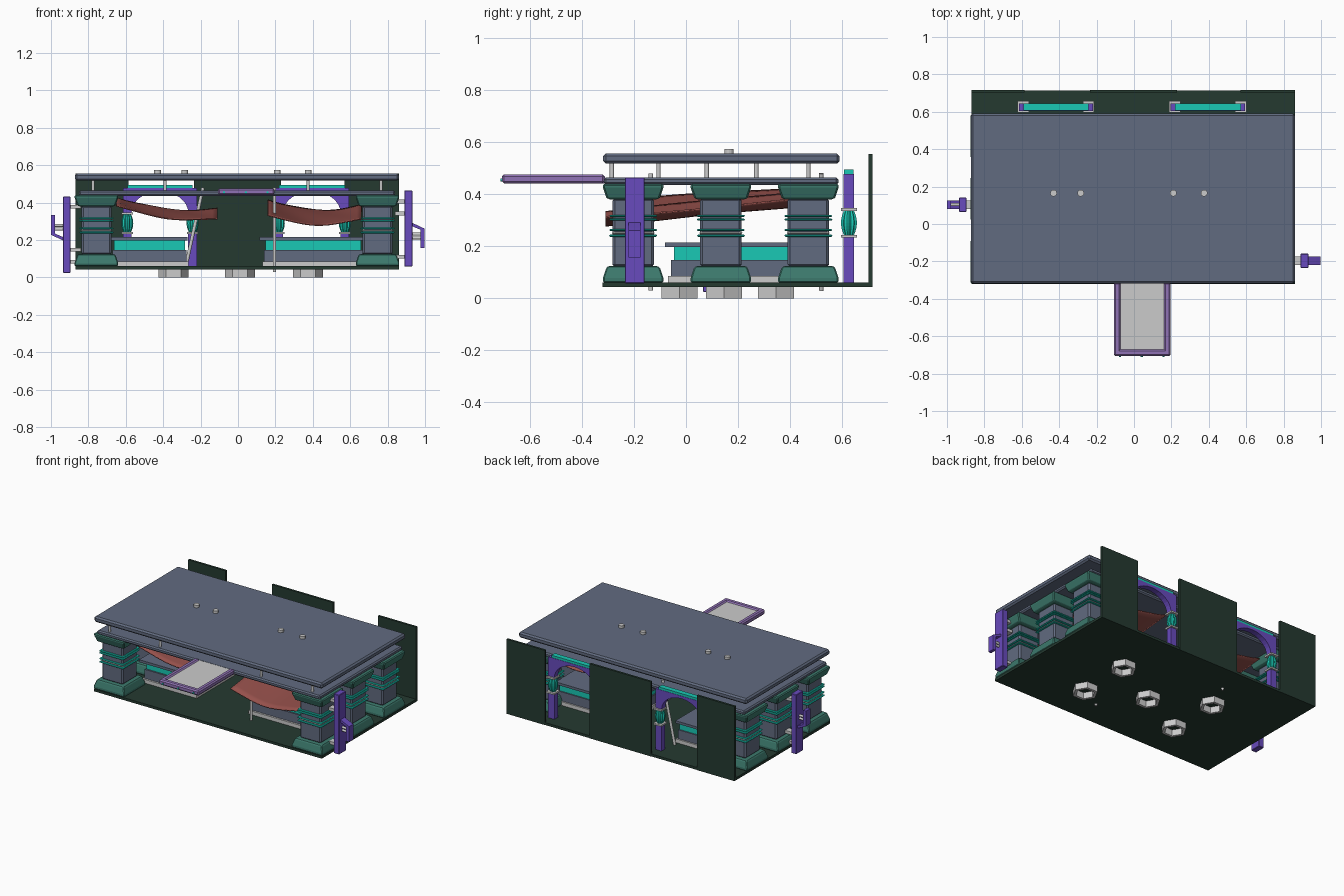
import bpy, bmesh, math
from mathutils import Vector

if "Cube" in bpy.data.objects:
    bpy.data.objects.remove(bpy.data.objects["Cube"])


def material(name, rgb):
    m = bpy.data.materials.new(name)
    m.diffuse_color = (*rgb, 1)
    m.use_nodes = True
    m.node_tree.nodes["Principled BSDF"].inputs["Base Color"].default_value = m.diffuse_color
    return m


SLATE = material("slate", (0.12, 0.147, 0.216))
GREEN = material("dark_green", (0.018, 0.042, 0.03))
TEAL = material("teal", (0.045, 0.19, 0.15))
CYAN = material("cyan", (0.01, 0.58, 0.46))
PURPLE = material("purple", (0.14, 0.07, 0.51))
MAUVE = material("mauve", (0.28, 0.17, 0.46))
RED = material("red", (0.30, 0.08, 0.07))


def finish(name, bm, mat=None, bevel=0):
    bmesh.ops.recalc_face_normals(bm, faces=bm.faces)
    me = bpy.data.meshes.new(name)
    bm.to_mesh(me)
    bm.free()
    ob = bpy.data.objects.new(name, me)
    bpy.context.collection.objects.link(ob)
    if mat:
        me.materials.append(mat)
    if bevel:
        mod = ob.modifiers.new("bevel", 'BEVEL')
        mod.width, mod.segments = bevel, 1
    return ob


def box(name, x0, x1, y0, y1, z0, z1, mat=None, bevel=0):
    bm = bmesh.new()
    bmesh.ops.create_cube(bm, size=1)
    for v in bm.verts:
        v.co = ((x0 + x1) / 2 + v.co.x * (x1 - x0), (y0 + y1) / 2 + v.co.y * (y1 - y0),
                (z0 + z1) / 2 + v.co.z * (z1 - z0))
    return finish(name, bm, mat, bevel)


def stack(name, x, y, profile, mat=None, bevel=0):
    """Square tower from (z, half width) pairs."""
    bm = bmesh.new()
    rings = [[bm.verts.new((x + sx * h, y + sy * h, z)) for sx, sy in ((-1, -1), (1, -1), (1, 1), (-1, 1))]
             for z, h in profile]
    for a, b in zip(rings, rings[1:]):
        for i in range(4):
            bm.faces.new((a[i], a[(i + 1) % 4], b[(i + 1) % 4], b[i]))
    bm.faces.new(rings[0])
    bm.faces.new(rings[-1])
    return finish(name, bm, mat, bevel)


def rod(name, p, q, r, mat=None, sides=12):
    p, q = Vector(p), Vector(q)
    bm = bmesh.new()
    bmesh.ops.create_cone(bm, cap_ends=True, segments=sides, radius1=r, radius2=r, depth=(q - p).length)
    rot = (q - p).to_track_quat('Z', 'Y')
    for v in bm.verts:
        v.co = rot @ v.co + (p + q) / 2
    return finish(name, bm, mat)


def extrude_y(name, points, y0, y1, mat=None):
    """Outline in x,z pushed along y."""
    bm = bmesh.new()
    f = bm.faces.new([bm.verts.new((x, y0, z)) for x, z in points])
    new = bmesh.ops.extrude_face_region(bm, geom=[f])["geom"]
    for v in new:
        if isinstance(v, bmesh.types.BMVert):
            v.co.y = y1
    return finish(name, bm, mat)


# Floor, rear wall panels, ceiling and roof
box("floor", -0.87, 0.86, -0.32, 0.715, 0.043, 0.06, GREEN)
for x0, x1 in ((-0.87, -0.585), (-0.235, 0.23), (0.57, 0.86)):
    box("rear_wall_panel", x0, x1, 0.702, 0.717, 0.043, 0.555, GREEN)
box("ceiling_slab", -0.85, 0.84, -0.315, 0.585, 0.436, 0.465, SLATE, 0.008)
box("roof_slab", -0.872, 0.86, -0.318, 0.59, 0.517, 0.556, SLATE, 0.01)
for x in (-0.775, -0.39, 0.375, 0.765):
    for y in (-0.285, -0.105, 0.08, 0.27, 0.47):
        rod("roof_spacer", (x, y, 0.46), (x, y, 0.52), 0.008)
for x in (-0.43, -0.285, 0.21, 0.375):
    rod("roof_bolt", (x, 0.165, 0.55), (x, 0.165, 0.573), 0.018)

# Hollow hexagonal feet
for cx, cy in ((0.01, 0.146), (-0.345, -0.025), (-0.345, 0.345), (0.375, -0.025), (0.375, 0.345)):
    bm = bmesh.new()
    rings = [[bm.verts.new((cx + r * math.cos(i * math.pi / 3), cy + r * math.sin(i * math.pi / 3), z))
              for i in range(6)] for r, z in ((0.08, 0.045), (0.08, 0), (0.06, 0), (0.06, 0.045))]
    for k in range(4):
        a, b = rings[k], rings[(k + 1) % 4]
        for i in range(6):
            bm.faces.new((a[i], a[(i + 1) % 6], b[(i + 1) % 6], b[i]))
    finish("foot", bm)

# Side columns, three per side
for x in (-0.757, 0.746):
    for y in (-0.203, 0.134, 0.47):
        stack("column_base", x, y, [(0.06, 0.116), (0.078, 0.116), (0.118, 0.103), (0.124, 0.095)], TEAL, 0.006)
        stack("column_shaft", x, y, [(0.12, 0.08), (0.385, 0.08)], SLATE, 0.01)
        stack("column_cap", x, y, [(0.38, 0.095), (0.387, 0.103), (0.425, 0.116), (0.44, 0.116)], TEAL, 0.006)
        for z in (0.244, 0.308):
            stack("column_collar", x, y, [(z, 0.083), (z + 0.014, 0.083)], None, 0.008)
        for z in (0.236, 0.258, 0.298, 0.312):
            stack("column_band", x, y, [(z, 0.092), (z + 0.009, 0.092)], CYAN, 0.004)

# Rear arches with ribbed lanterns on their pillars
for xa, xb in ((-0.592, -0.243), (0.218, 0.571)):
    w = 0.023
    mid, half = (xa + xb) / 2, (xb - xa) / 2 - w
    curve = [(mid + half * math.cos(i * math.pi / 16), 0.345 + 0.115 * math.sin(i * math.pi / 16))
             for i in range(17)]
    extrude_y("arch", [(xb + w, 0.345), (xb + w, 0.478), (xa - w, 0.478), (xa - w, 0.345)] + curve[::-1],
              0.605, 0.645, PURPLE)
    box("arch_light", xa, xb, 0.607, 0.643, 0.478, 0.494, CYAN)
    for x in (xa, xb):
        box("arch_pillar", x - w, x + w, 0.605, 0.645, 0.06, 0.235, PURPLE)
        for z in (0.233, 0.336):
            box("lantern_plate", x - 0.03, x + 0.03, 0.595, 0.657, z, z + 0.011)
        bm = bmesh.new()
        n = 20
        rows = []
        for k in range(9):
            t = (k - 4) / 4
            rows.append([bm.verts.new((x + r * math.cos(i * math.tau / n), 0.626 + r * math.sin(i * math.tau / n),
                                       0.29 + 0.047 * t))
                         for i in range(n) for r in [(0.032 - 0.012 * t * t) * (0.8 if i % 2 else 1)]])
        for a, b in zip(rows, rows[1:]):
            for i in range(n):
                bm.faces.new((a[i], a[(i + 1) % n], b[(i + 1) % n], b[i]))
        finish("lantern", bm, CYAN)

# Layered counters inside
for x0, x1, y1 in ((-0.67, -0.275, 0.48), (0.14, 0.665, 0.44)):
    box("counter_plinth", x0 - 0.01, x1 + 0.01, -0.07, y1 + 0.01, 0.06, 0.085)
    box("counter_body", x0, x1, -0.057, y1, 0.085, 0.147, SLATE)
    box("counter_light", x0 + 0.008, x1 - 0.008, -0.046, y1 - 0.008, 0.147, 0.198, CYAN)
    box("counter_top", x0 - 0.025, x1 + 0.005, -0.08, y1 + 0.02, 0.198, 0.215, SLATE)


# Sagging cloth canopies
def cloth(name, x0, x1, y0, y1, corners, sag):
    bm = bmesh.new()
    nx, ny = 20, 16
    g = []
    for j in range(ny + 1):
        v = j / ny
        row = []
        for i in range(nx + 1):
            u = i / nx
            z = ((1 - u) * (1 - v) * corners[0] + u * (1 - v) * corners[1]
                 + (1 - u) * v * corners[2] + u * v * corners[3])
            z -= sag * 4 * u * (1 - u) - 0.003 * math.sin(9 * u + 5 * v)
            row.append(bm.verts.new((x0 + (x1 - x0) * u, y0 + (y1 - y0) * v, z)))
        g.append(row)
    for j in range(ny):
        for i in range(nx):
            bm.faces.new((g[j][i], g[j][i + 1], g[j + 1][i + 1], g[j + 1][i]))
    ob = finish(name, bm, RED)
    for p in ob.data.polygons:
        p.use_smooth = True
    ob.modifiers.new("thickness", 'SOLIDIFY').thickness = 0.006


cloth("left_canopy", -0.65, -0.11, -0.2, 0.45, (0.385, 0.315, 0.43, 0.37), 0.03)
cloth("right_canopy", 0.16, 0.66, -0.31, 0.5, (0.335, 0.315, 0.42, 0.39), 0.04)

# Interior poles running through floor and ceiling
rod("upright_pole", (0.195, -0.135, 0.03), (0.195, -0.135, 0.48), 0.009)
rod("leaning_pole", (-0.285, 0.52, 0.03), (-0.187, 0.52, 0.48), 0.009)

# Front tray with raised rim
box("tray_floor", -0.075, 0.165, -0.675, -0.315, 0.445, 0.468)
box("tray_front_rim", -0.107, 0.195, -0.707, -0.67, 0.441, 0.476, MAUVE, 0.008)
for x0, x1 in ((-0.107, -0.072), (0.16, 0.195)):
    box("tray_side_rim", x0, x1, -0.707, -0.312, 0.441, 0.476, MAUVE, 0.008)
box("tray_underside", -0.1, 0.188, -0.7, -0.312, 0.441, 0.452, MAUVE)
for x in (-0.075, 0.042, 0.158):
    rod("tray_stud", (x, -0.712, 0.455), (x, -0.7, 0.455), 0.006, CYAN)

# Side panels with handles; the left one is turned over
for s, y, zc in ((1, -0.197, 0.261), (-1, 0.103, 0.228)):
    xi, xo, xe = (0.89, 0.932, 0.997) if s > 0 else (0.896, 0.936, 1.0)
    a, b = sorted((s * xi, s * xo))
    box("side_panel", a, b, y - 0.038, y + 0.038, zc - 0.204, zc + 0.204, PURPLE, 0.003)

    def at(x, dz):
        return (s * x, zc + s * dz)
    extrude_y("handle_grip", [at(xe, -0.105), at(xe, 0), at(xe - 0.025, 0.012), at(xo, 0.03), at(xo, 0.012),
                              at(xe - 0.022, -0.006), at(xe - 0.022, -0.105)], y - 0.023, y + 0.023, PURPLE)
    for dz in (-0.03, -0.05):
        rod("handle_pin", (s * xo, y, zc + s * dz), (s * (xe - 0.02), y, zc + s * dz), 0.008)
    for dz in (-0.15, 0.08, 0.145):
        a, b = sorted((s * 0.84, s * xi))
        box("panel_bracket", a, b, y - 0.022, y + 0.022, zc + s * dz - 0.01, zc + s * dz + 0.01)
